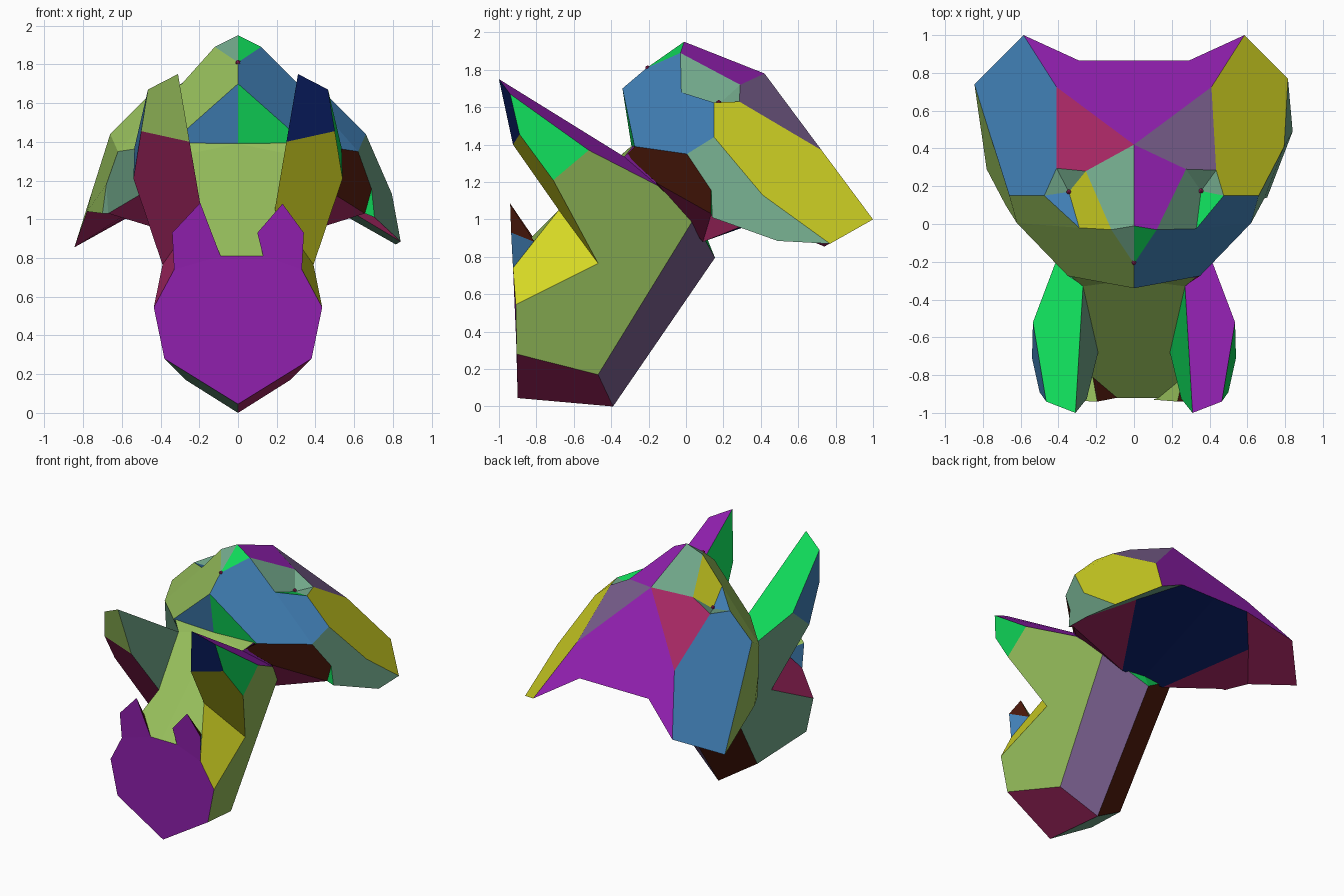
import bpy
import bmesh

cube = bpy.data.objects.get("Cube")
if cube:
    bpy.data.objects.remove(cube, do_unlink=True)

# Palette (sRGB 0-255)
PALETTE = {
    "light_green": (150, 190, 91), "purple": (146, 32, 176), "green": (15, 214, 88),
    "blue": (64, 126, 180), "yellow": (212, 214, 36), "maroon": (166, 39, 99),
    "teal": (115, 170, 140), "mauve": (120, 94, 140), "navy": (10, 30, 100),
    "brown": (80, 26, 12),
}


def linear(c):
    c /= 255
    return c / 12.92 if c <= 0.04045 else ((c + 0.055) / 1.055) ** 2.4


MATS = {}
for mat_name, rgb in PALETTE.items():
    mat = bpy.data.materials.new(mat_name)
    mat.use_nodes = True
    col = tuple(linear(c) for c in rgb) + (1.0,)
    mat.diffuse_color = col
    bsdf = mat.node_tree.nodes["Principled BSDF"]
    bsdf.inputs["Base Color"].default_value = col
    bsdf.inputs["Roughness"].default_value = 0.8
    MATS[mat_name] = mat


def link_mesh(name, bm, colours):
    mesh = bpy.data.meshes.new(name)
    bm.to_mesh(mesh)
    bm.free()
    for c in colours:
        mesh.materials.append(MATS[c])
    obj = bpy.data.objects.new(name, mesh)
    bpy.context.scene.collection.objects.link(obj)


def folded_part(name, pts, faces, uneven=None):
    """Build one half from named points and mirror it across x = 0.
    Each face: point names, colour on the +x half, colour on the -x half.
    uneven holds the -x points that differ from a plain mirror."""
    bm = bmesh.new()
    slots = []
    halves = {1: {}, -1: {}}
    for key, (x, y, z) in pts.items():
        halves[1][key] = bm.verts.new((x, y, z))
        other = (uneven or {}).get(key, (-x, y, z))
        halves[-1][key] = bm.verts.new(other) if x else halves[1][key]
    for keys, right, left in faces:
        for side, colour in ((1, right), (-1, left)):
            if colour not in slots:
                slots.append(colour)
            loop = [halves[side][k] for k in keys.split()]
            f = bm.faces.new(loop[::side])
            f.material_index = slots.index(colour)
    bmesh.ops.recalc_face_normals(bm, faces=bm.faces)
    link_mesh(name, bm, slots)


def bead(name, centre):
    bm = bmesh.new()
    bmesh.ops.create_icosphere(bm, subdivisions=1, radius=0.014)
    bmesh.ops.translate(bm, vec=centre, verts=bm.verts)
    link_mesh(name, bm, ["maroon"])


# Lower shell: leaning block with two tall prongs and a flat front plate
folded_part("lower_shell", {
    "tip": (0.31, -1.0, 1.75), "tip_out": (0.465, -0.94, 1.67),
    "prong_in": (0.25, -0.925, 1.40), "prong_out": (0.50, -0.89, 1.455),
    "shoulder": (0.535, -0.52, 1.37), "cheek": (0.54, -0.71, 1.21),
    "notch": (0.39, -0.47, 0.765), "notch_in": (0.19, -0.68, 1.05),
    "plate_side": (0.435, -0.91, 0.545), "plate_top": (0.33, -0.925, 0.74),
    "plate_in": (0.13, -0.92, 0.81), "plate_mid": (0, -0.92, 0.81),
    "plate_low": (0.38, -0.905, 0.28), "plate_foot": (0, -0.9, 0.045),
    "heel_side": (0.27, -0.47, 0.17), "heel": (0, -0.39, 0),
    "back_knee": (0.395, -0.15, 1.18), "back_side": (0.31, 0.04, 1.0),
    "back_low": (0, 0.155, 0.795), "back_top": (0, 0.1, 0.93),
    "neck": (0.27, -0.33, 1.335), "collar": (0.33, -0.282, 1.395),
    "neck_mid": (0, -0.295, 1.39),
}, [
    ("tip tip_out prong_out prong_in", "navy", "light_green"),
    ("tip_out shoulder cheek prong_out", "green", "blue"),
    ("prong_in prong_out cheek notch notch_in", "yellow", "maroon"),
    ("tip prong_in notch_in neck", "green", "teal"),
    ("notch_in notch plate_side plate_top", "yellow", "maroon"),
    ("shoulder back_knee back_side heel_side plate_low plate_side notch cheek",
     "light_green", "teal"),
    ("plate_low heel_side heel plate_foot", "maroon", "teal"),
    ("back_side back_low heel heel_side", "mauve", "brown"),
    ("tip neck back_knee shoulder tip_out", "purple", "green"),
    ("neck collar back_knee", "purple", "green"),
    ("collar neck_mid back_top back_side back_knee", "purple", "green"),
    ("back_side back_top back_low", "green", "green"),
    ("neck collar neck_mid", "light_green", "light_green"),
    ("neck_mid neck notch_in plate_top plate_in plate_mid", "light_green", "light_green"),
    ("plate_foot plate_low plate_side plate_top plate_in plate_mid", "purple", "purple"),
], {"plate_in": (-0.09, -0.92, 0.81)})

# Small ears rising from the front plate
folded_part("plate_ears", {
    "base_out": (0.33, -0.925, 0.74), "out": (0.34, -0.935, 0.93),
    "tip": (0.23, -0.94, 1.08), "inner": (0.10, -0.93, 0.93),
    "base_in": (0.13, -0.92, 0.81), "rear": (0.26, -0.81, 0.88),
}, [
    ("base_out out tip inner base_in", "purple", "purple"),
    ("base_out out rear", "blue", "blue"),
    ("out tip rear", "brown", "light_green"),
    ("tip inner base_in rear", "light_green", "brown"),
    ("base_in base_out rear", "blue", "light_green"),
], {"tip": (-0.195, -0.94, 1.085), "inner": (-0.14, -0.93, 0.94),
    "base_in": (-0.09, -0.92, 0.81), "rear": (-0.22, -0.80, 0.88)})

# Upper hood: faceted dome with wide brim, arched underside and forked tail
folded_part("upper_hood", {
    "crown": (0, -0.01, 1.95), "crown_side": (0.12, -0.03, 1.89),
    "brow": (0, -0.21, 1.81), "nose": (0, -0.34, 1.70),
    "front_low": (0.35, -0.275, 1.39), "front_mid": (0, -0.29, 1.38),
    "brim_in": (0.28, -0.32, 1.345), "brim_knee": (0.40, -0.15, 1.19),
    "brim_a": (0.62, 0.005, 1.35), "brim_b": (0.66, 0.15, 1.44),
    "eye_out": (0.475, 0.15, 1.625), "eye_front": (0.33, -0.025, 1.68),
    "eye_pit": (0.355, 0.175, 1.615), "eye_rear": (0.435, 0.285, 1.63),
    "eye_top": (0.275, 0.29, 1.72), "ridge": (0, 0.42, 1.78),
    "rear_side": (0.41, 0.725, 1.37), "tail": (0.585, 1.0, 1.0),
    "fork": (0.29, 0.865, 1.18), "fork_mid": (0, 0.865, 1.18),
    "wing_mid": (0.795, 0.41, 1.13), "wing_rear": (0.815, 0.77, 0.87),
    "wing_low": (0.84, 0.49, 0.885), "wing_front": (0.69, 0.135, 1.155),
    "wing_base": (0.705, 0.14, 1.01), "wing_inner": (0.655, 0.135, 1.03),
    "arch": (0.50, 0.62, 1.09), "under": (0.18, 0.09, 0.88),
    "under_mid": (0, 0.09, 0.88),
}, [
    ("crown crown_side brow", "green", "teal"),
    ("brow nose front_low brim_a eye_front crown_side", "blue", "light_green"),
    ("eye_front brim_a brim_b eye_out", "blue", "light_green"),
    ("nose front_low front_mid", "green", "blue"),
    ("crown crown_side eye_top ridge", "purple", "teal"),
    ("crown_side eye_front eye_pit eye_top", "teal", "yellow"),
    ("eye_top eye_pit eye_rear", "teal", "teal"),
    ("eye_front eye_out eye_pit", "green", "blue"),
    ("eye_out eye_rear eye_pit", "teal", "teal"),
    ("ridge eye_top eye_rear rear_side", "mauve", "maroon"),
    ("eye_out brim_b wing_mid wing_rear tail rear_side eye_rear", "yellow", "blue"),
    ("brim_a wing_front wing_base wing_low wing_rear wing_mid brim_b",
     "teal", "light_green"),
    ("ridge rear_side tail fork fork_mid", "purple", "purple"),
    ("wing_front wing_base wing_inner", "green", "teal"),
    ("wing_low wing_rear tail fork arch", "teal", "maroon"),
    ("wing_inner wing_base wing_low arch under", "maroon", "maroon"),
    ("brim_knee wing_inner under", "maroon", "maroon"),
    ("under arch fork fork_mid under_mid", "navy", "navy"),
    ("front_low brim_a wing_front wing_inner brim_knee brim_in", "brown", "teal"),
    ("front_low brim_in brim_knee under under_mid front_mid", "brown", "teal"),
], {"eye_front": (-0.29, -0.02, 1.70), "eye_pit": (-0.345, 0.17, 1.615),
    "eye_top": (-0.255, 0.28, 1.72), "eye_rear": (-0.41, 0.295, 1.64),
    "wing_mid": (-0.755, 0.45, 1.14), "wing_rear": (-0.845, 0.74, 0.855),
    "wing_low": (-0.78, 0.29, 1.04), "wing_front": (-0.68, 0.10, 1.18),
    "wing_base": (-0.70, 0.14, 1.03), "wing_inner": (-0.67, 0.135, 1.03),
    "arch": (-0.51, 0.62, 1.07)})

# Tiny beads at the eyes and brow
bead("eye_bead_left", (0.355, 0.175, 1.625))
bead("eye_bead_right", (-0.345, 0.17, 1.625))
bead("brow_bead", (0, -0.205, 1.81))
